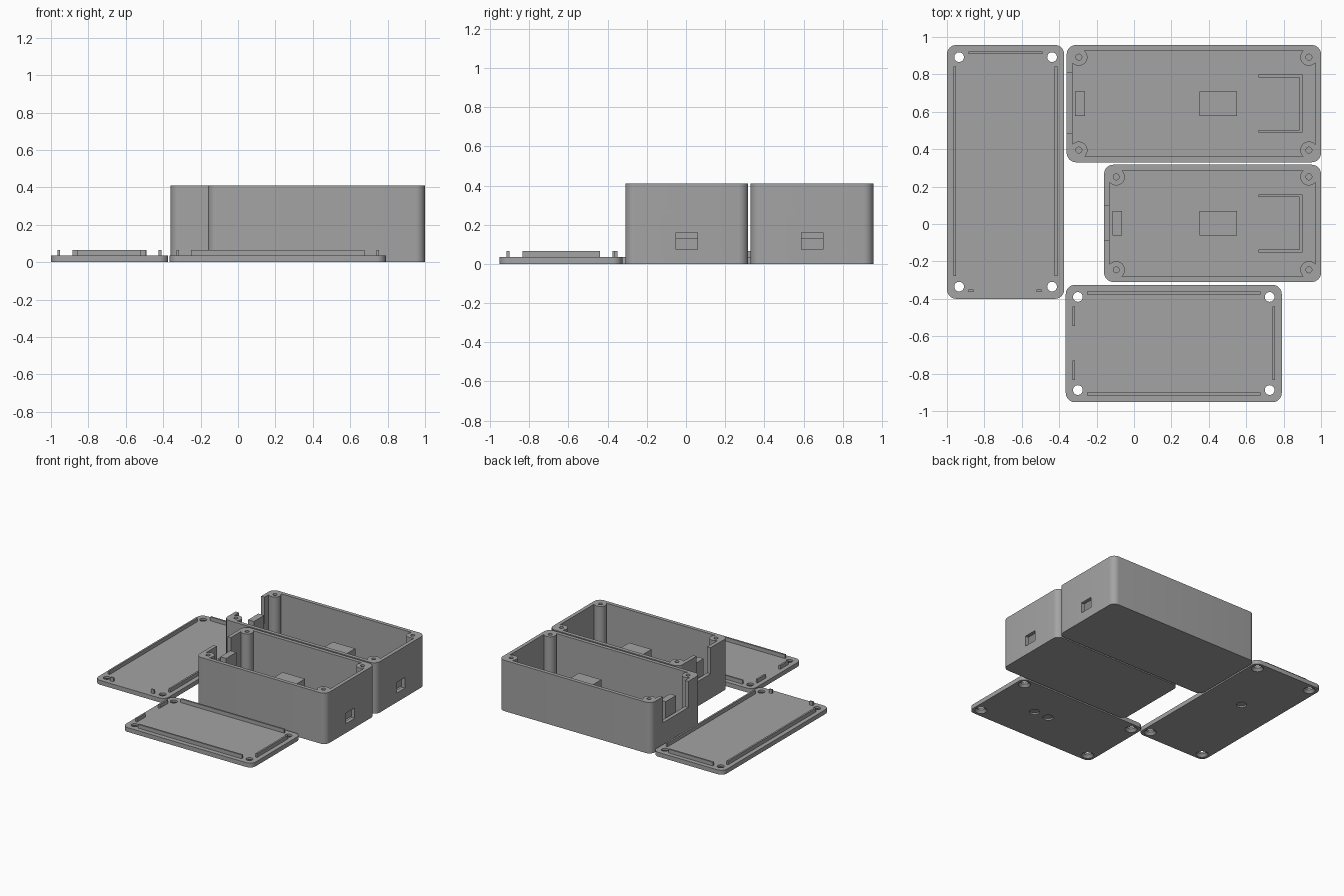
import bpy, bmesh, math
from mathutils import Vector

cube = bpy.data.objects.get("Cube")
if cube:
    bpy.data.objects.remove(cube, do_unlink=True)

grey = bpy.data.materials.new("plain_grey")
grey.use_nodes = True
colour = (0.37, 0.37, 0.37, 1)
grey.diffuse_color = colour
grey.node_tree.nodes["Principled BSDF"].inputs["Base Color"].default_value = colour

HEIGHT, WALL, FLOOR = 0.41, 0.03, 0.03
LID, RIB_TOP = 0.035, 0.065
CORNER, INSET = 0.05, 0.065


def prism(name, outline, z0, z1):
    """Extrude a closed outline from z0 to z1."""
    bm = bmesh.new()
    base = bm.faces.new([bm.verts.new((x, y, z0)) for x, y in outline])
    top = bmesh.ops.extrude_face_region(bm, geom=[base])["geom"]
    verts = [v for v in top if isinstance(v, bmesh.types.BMVert)]
    bmesh.ops.translate(bm, verts=verts, vec=Vector((0, 0, z1 - z0)))
    bmesh.ops.recalc_face_normals(bm, faces=bm.faces)
    mesh = bpy.data.meshes.new(name)
    bm.to_mesh(mesh)
    bm.free()
    mesh.materials.append(grey)
    ob = bpy.data.objects.new(name, mesh)
    bpy.context.collection.objects.link(ob)
    return ob


def block(name, x0, x1, y0, y1, z0, z1):
    return prism(name, [(x0, y0), (x1, y0), (x1, y1), (x0, y1)], z0, z1)


def rounded(name, x0, x1, y0, y1, z0, z1, steps=8):
    pts = []
    centres = [(x1 - CORNER, y1 - CORNER), (x0 + CORNER, y1 - CORNER),
               (x0 + CORNER, y0 + CORNER), (x1 - CORNER, y0 + CORNER)]
    for q, (cx, cy) in enumerate(centres):
        for i in range(steps + 1):
            a = (q + i / steps) * math.pi / 2
            pts.append((cx + CORNER * math.cos(a), cy + CORNER * math.sin(a)))
    return prism(name, pts, z0, z1)


def cone(name, x, y, z0, z1, r0, r1, n=32):
    bm = bmesh.new()
    bmesh.ops.create_cone(bm, cap_ends=True, segments=n, radius1=r0, radius2=r1, depth=z1 - z0)
    bmesh.ops.translate(bm, verts=bm.verts, vec=Vector((x, y, (z0 + z1) / 2)))
    mesh = bpy.data.meshes.new(name)
    bm.to_mesh(mesh)
    bm.free()
    mesh.materials.append(grey)
    ob = bpy.data.objects.new(name, mesh)
    bpy.context.collection.objects.link(ob)
    return ob


def cut(target, cutter):
    """Subtract the cutter, then discard it."""
    mod = target.modifiers.new("cut", "BOOLEAN")
    mod.operation, mod.solver, mod.object = "DIFFERENCE", "EXACT", cutter
    bpy.context.view_layer.objects.active = target
    bpy.ops.object.modifier_apply(modifier=mod.name)
    bpy.data.objects.remove(cutter, do_unlink=True)


def smooth(ob):
    bpy.ops.object.select_all(action="DESELECT")
    ob.select_set(True)
    bpy.context.view_layer.objects.active = ob
    bpy.ops.object.shade_smooth_by_angle(angle=math.radians(30))


def corners(x0, x1, y0, y1):
    """Screw centres with the direction towards each outer corner."""
    for sx, x in ((-1, x0 + INSET), (1, x1 - INSET)):
        for sy, y in ((-1, y0 + INSET), (1, y1 - INSET)):
            yield x, y, sx, sy


def tray(name, x0, x1, y0, y1, notch_y0, notch_y1):
    body = rounded(name + "_body", x0, x1, y0, y1, 0, HEIGHT)
    mid = (y0 + y1) / 2
    # cavity that leaves the screw posts standing
    cavity = block("cavity", x0 + WALL, x1 - WALL, y0 + WALL, y1 - WALL, FLOOR, HEIGHT + 0.1)
    for x, y, sx, sy in corners(x0, x1, y0, y1):
        cut(cavity, cone("post", x, y, -0.1, 0.7, 0.046, 0.046))
        ax, ay = x + sx * 0.06, y + sy * 0.06
        cut(cavity, block("fill", min(x, ax), max(x, ax), min(y, ay), max(y, ay), -0.1, 0.7))
    cut(body, cavity)
    for x, y, sx, sy in corners(x0, x1, y0, y1):
        cut(body, cone("screw_hole", x, y, 0.15, HEIGHT + 0.1, 0.016, 0.016, 20))
    # cable notch and port opening
    cut(body, block("notch", x0 - 0.1, x0 + WALL + 0.01, notch_y0, notch_y1, 0.2, HEIGHT + 0.1))
    cut(body, block("port", x1 - 0.06, x1 + 0.1, mid - 0.055, mid + 0.055, 0.075, 0.16))
    smooth(body)
    # inner supports
    z = FLOOR - 0.01
    block(name + "_cable_stop", x0 + 0.045, x0 + 0.097, mid - 0.065, mid + 0.065, z, 0.32)
    block(name + "_support_block", 0.35, 0.55, mid - 0.065, mid + 0.065, z, 0.27)
    u = [(0.665, -0.155), (0.902, -0.155), (0.902, 0.155), (0.665, 0.155),
         (0.665, 0.141), (0.886, 0.141), (0.886, -0.141), (0.665, -0.141)]
    prism(name + "_board_holder", [(x, mid + y) for x, y in u], z, 0.13)


def lid(name, x0, x1, y0, y1, recesses, ribs):
    plate = rounded(name + "_plate", x0, x1, y0, y1, 0, LID)
    for x, y, sx, sy in corners(x0, x1, y0, y1):
        cut(plate, cone("hole", x, y, -0.1, 0.1, 0.026, 0.026))
        cut(plate, cone("countersink", x, y, -0.005, 0.02, 0.05, 0.025))
    for x, y in recesses:
        cut(plate, cone("recess", x, y, -0.05, 0.012, 0.038, 0.038))
    smooth(plate)
    for i, (a, b, c, d) in enumerate(ribs):
        block(f"{name}_rib_{i + 1}", a, b, c, d, LID - 0.01, RIB_TOP)


# open trays
tray("long_tray", -0.36, 1.0, 0.33, 0.957, 0.485, 0.81)
tray("short_tray", -0.16, 1.0, -0.31, 0.317, -0.085, 0.095)

# lids with locating ribs
T = 0.014
lid("long_lid", -1.0, -0.373, -0.40, 0.957, [(-0.69, 0.41)],
    [(-0.965, -0.965 + T, -0.278, 0.843), (-0.424, -0.424 + T, -0.278, 0.843),
     (-0.885, -0.49, 0.908, 0.908 + T),
     (-0.885, -0.857, -0.364, -0.364 + T), (-0.522, -0.494, -0.364, -0.364 + T)])
lid("short_lid", -0.365, 0.79, -0.953, -0.325, [(0.41, -0.65), (0.28, -0.65)],
    [(-0.25, 0.675, -0.376, -0.376 + T), (-0.25, 0.675, -0.916, -0.916 + T),
     (0.74, 0.74 + T, -0.835, -0.44),
     (-0.33, -0.33 + T, -0.545, -0.44), (-0.33, -0.33 + T, -0.835, -0.73)])
